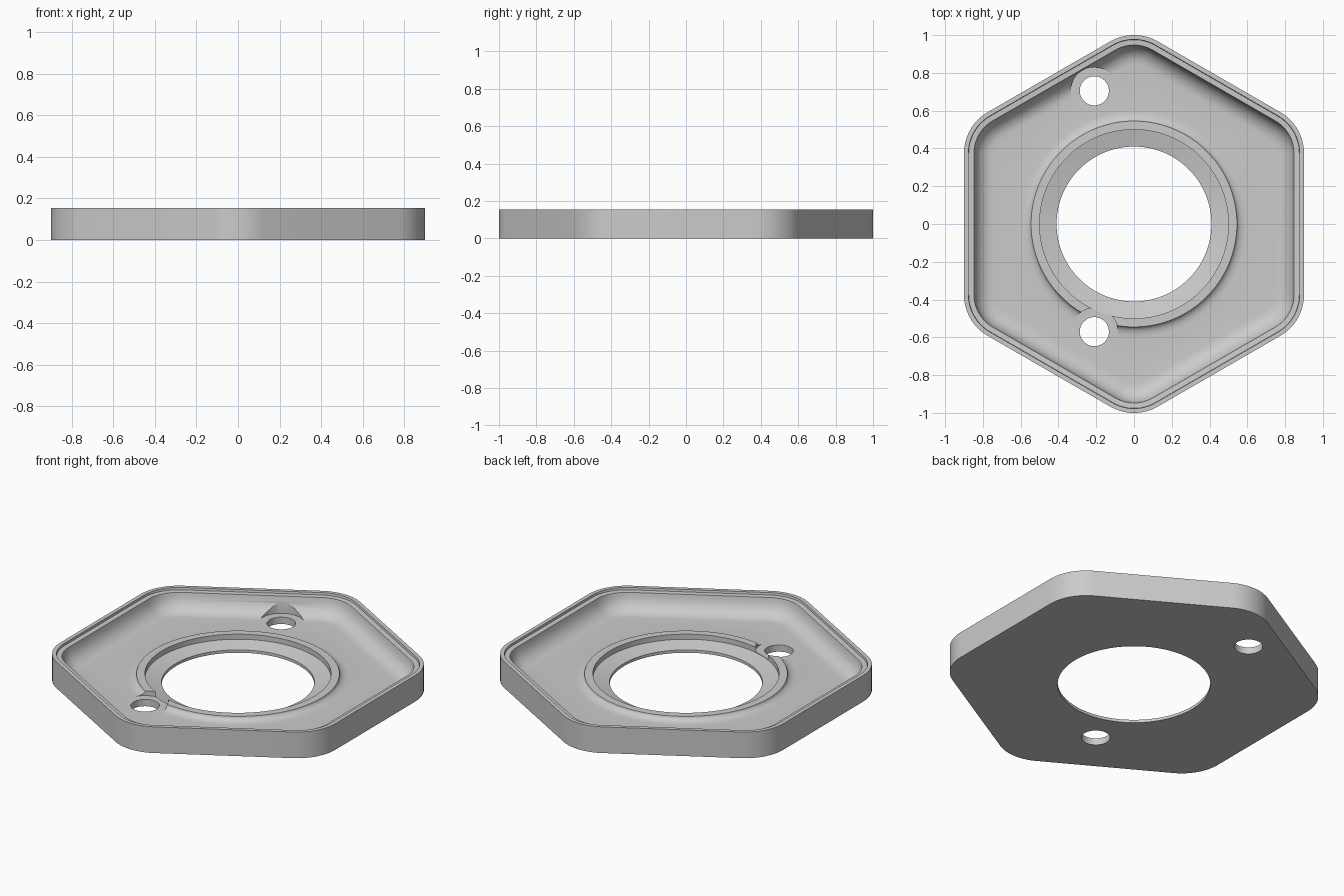
import bpy, bmesh, math

cube = bpy.data.objects.get("Cube")
if cube:
    bpy.data.objects.remove(cube, do_unlink=True)

SEG = 12            # points per hexagon corner
COUNT = SEG * 6
FLOOR, RIM = 0.04, 0.155
APOTHEM, CORNER = 0.9, 0.25

grey = bpy.data.materials.new("plain grey")
grey.use_nodes = True
grey.diffuse_color = (0.6, 0.6, 0.6, 1)
grey.node_tree.nodes["Principled BSDF"].inputs["Base Color"].default_value = (0.6, 0.6, 0.6, 1)


def hex_loop(apothem, z):
    """Rounded hexagon with its points along y."""
    radius = CORNER - (APOTHEM - apothem)
    centre = (APOTHEM - CORNER) / math.cos(math.pi / 6)
    pts = []
    for k in range(6):
        mid = math.radians(30 + 60 * k)
        for i in range(SEG):
            a = mid + math.radians(60) * (i / (SEG - 1) - 0.5)
            pts.append((centre * math.cos(mid) + radius * math.cos(a),
                        centre * math.sin(mid) + radius * math.sin(a), z))
    return pts


def circle_loop(radius, z):
    step = 2 * math.pi / COUNT
    return [(radius * math.cos((i + 0.5) * step), radius * math.sin((i + 0.5) * step), z)
            for i in range(COUNT)]


# Plate: outer wall, stepped rim, coved basin, raised ring and central hole
loops = [hex_loop(APOTHEM, 0), hex_loop(APOTHEM, RIM), hex_loop(0.877, RIM),
         hex_loop(0.875, 0.142), hex_loop(0.847, 0.14)]
for i in range(1, 9):
    a = math.pi / 2 * i / 8
    loops.append(hex_loop(0.745 + 0.1 * math.cos(a), FLOOR + 0.1 * (1 - math.sin(a))))
for i in range(6, -1, -1):
    a = math.pi / 2 * i / 6
    loops.append(circle_loop(0.6 - 0.055 * math.cos(a), FLOOR + 0.028 * (1 - math.sin(a))))
loops += [circle_loop(0.5, 0.068), circle_loop(0.5, 0.038),
          circle_loop(0.41, 0.017), circle_loop(0.41, 0)]

bm = bmesh.new()
rings = [[bm.verts.new(p) for p in loop] for loop in loops]
for lower, upper in zip(rings, rings[1:] + rings[:1]):
    for i in range(COUNT):
        j = (i + 1) % COUNT
        bm.faces.new((lower[i], lower[j], upper[j], upper[i]))
bmesh.ops.recalc_face_normals(bm, faces=bm.faces)
mesh = bpy.data.meshes.new("hexagonal_plate")
bm.to_mesh(mesh)
bm.free()
mesh.materials.append(grey)
plate = bpy.data.objects.new("hexagonal_plate", mesh)
bpy.context.collection.objects.link(plate)


def cut_cylinder(radius, x, y, bottom, top):
    bpy.ops.mesh.primitive_cylinder_add(vertices=48, radius=radius, depth=top - bottom,
                                        location=(x, y, (bottom + top) / 2))
    cutter = bpy.context.object
    cutter.name = "hole_cutter"
    cutter.hide_render = True
    cutter.data.materials.append(grey)
    mod = plate.modifiers.new("hole", 'BOOLEAN')
    mod.operation, mod.solver, mod.object = 'DIFFERENCE', 'EXACT', cutter
    bpy.context.view_layer.objects.active = plate
    bpy.ops.object.modifier_apply(modifier=mod.name)
    bpy.data.objects.remove(cutter, do_unlink=True)


# Two bolt holes with clearance cut into the cove and the ring
for y in (0.705, -0.57):
    cut_cylinder(0.125, -0.21, y, FLOOR + 0.0005, 0.3)
    cut_cylinder(0.077, -0.21, y, -0.1, 0.3)

bpy.ops.object.select_all(action='DESELECT')
plate.select_set(True)
bpy.context.view_layer.objects.active = plate
bpy.ops.object.shade_smooth_by_angle(angle=math.radians(30))
